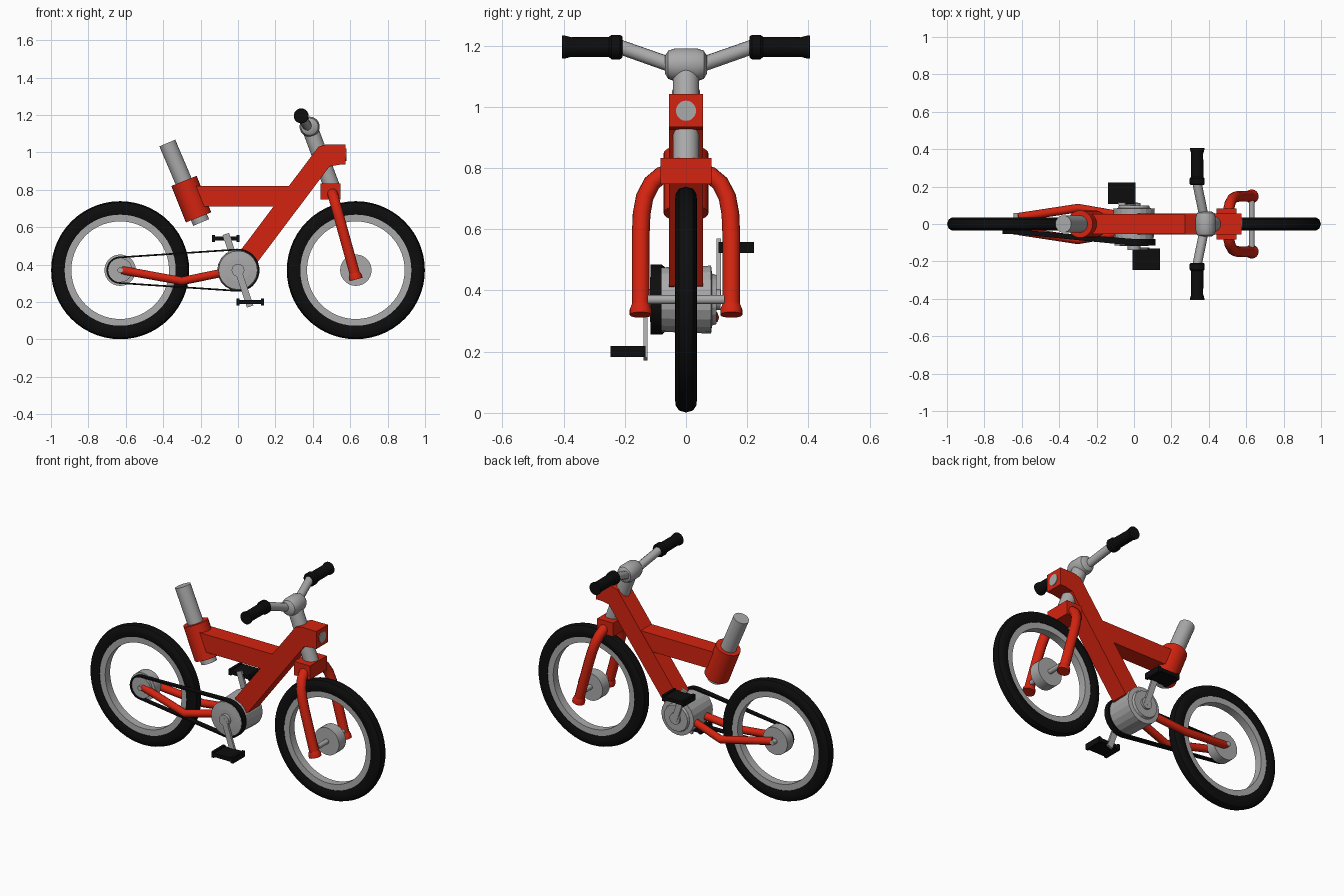
import bpy, bmesh, math
from mathutils import Vector, Matrix

if "Cube" in bpy.data.objects:
    bpy.data.objects.remove(bpy.data.objects["Cube"])


def material(name, rgb):
    m = bpy.data.materials.new(name)
    m.diffuse_color = (*rgb, 1)
    m.use_nodes = True
    m.node_tree.nodes["Principled BSDF"].inputs["Base Color"].default_value = m.diffuse_color
    return m


RED = material("red paint", (0.66, 0.017, 0.005))
GREY = material("grey metal", (0.40, 0.40, 0.40))
BLACK = material("black rubber", (0.004, 0.004, 0.004))


def finish(name, bm, mat, smooth=True):
    bmesh.ops.recalc_face_normals(bm, faces=bm.faces)
    me = bpy.data.meshes.new(name)
    bm.to_mesh(me)
    bm.free()
    ob = bpy.data.objects.new(name, me)
    bpy.context.collection.objects.link(ob)
    me.materials.append(mat)
    if smooth:
        bpy.ops.object.select_all(action='DESELECT')
        ob.select_set(True)
        bpy.context.view_layer.objects.active = ob
        bpy.ops.object.shade_smooth_by_angle(angle=math.radians(35))
    return ob


def lathe(name, origin, axis, profile, mat, n=24, ring=False, smooth=True):
    """Turn (distance, radius) points about an axis; ring joins last to first."""
    rot = Vector(axis).to_track_quat('Z', 'Y')
    bm = bmesh.new()
    loops = []
    for t, r in profile:
        loops.append([bm.verts.new(Vector(origin) + rot @ Vector(
            (r * math.cos(2 * math.pi * i / n), r * math.sin(2 * math.pi * i / n), t)))
            for i in range(n)])
    pairs = list(zip(loops, loops[1:]))
    if ring:
        pairs.append((loops[-1], loops[0]))
    else:
        bm.faces.new(loops[0])
        bm.faces.new(loops[-1])
    for a, b in pairs:
        for i in range(n):
            j = (i + 1) % n
            bm.faces.new((a[i], a[j], b[j], b[i]))
    return finish(name, bm, mat, smooth)


def rod(name, a, b, r, mat, n=20):
    d = Vector(b) - Vector(a)
    return lathe(name, a, d, [(0, r), (d.length, r)], mat, n)


def tube(name, pts, r, mat):
    cu = bpy.data.curves.new(name, 'CURVE')
    cu.dimensions = '3D'
    cu.bevel_depth = r
    cu.bevel_resolution = 3
    cu.use_fill_caps = True
    sp = cu.splines.new('POLY')
    sp.points.add(len(pts) - 1)
    for p, co in zip(sp.points, pts):
        p.co = (*co, 1)
    ob = bpy.data.objects.new(name, cu)
    bpy.context.collection.objects.link(ob)
    cu.materials.append(mat)
    bpy.ops.object.select_all(action='DESELECT')
    ob.select_set(True)
    bpy.context.view_layer.objects.active = ob
    bpy.ops.object.convert(target='MESH')
    bpy.ops.object.shade_smooth_by_angle(angle=math.radians(40))


def extrude(name, outline, y0, y1, mat):
    """Extrude an (x, z) outline along y."""
    bm = bmesh.new()
    f = bm.faces.new([bm.verts.new((x, y0, z)) for x, z in outline])
    g = bmesh.ops.extrude_face_region(bm, geom=[f])
    bmesh.ops.translate(bm, vec=(0, y1 - y0, 0),
                        verts=[v for v in g["geom"] if isinstance(v, bmesh.types.BMVert)])
    return finish(name, bm, mat, False)


def box(name, c, s, mat, tilt=0):
    bm = bmesh.new()
    bmesh.ops.create_cube(bm, size=1, matrix=Matrix.Translation(c)
                          @ Matrix.Rotation(tilt, 4, 'Y') @ Matrix.Diagonal((*s, 1)))
    return finish(name, bm, mat, False)


Y = (0, 1, 0)
Z0 = 0.37          # axle height

# wheels
for side, x, hw in (("rear", -0.63, 0.03), ("front", 0.63, 0.034)):
    c = (x, 0, Z0)
    half = [(0.029, 0.297), (0.036, 0.322), (0.034, 0.345), (0.023, 0.362)]
    tyre = half + [(0, 0.369)] + [(-t, r) for t, r in reversed(half)]
    lathe(side + "_tyre", c, Y, tyre, BLACK, 56, True)
    lathe(side + "_rim", c, Y, [(-0.024, 0.261), (-0.026, 0.305), (0.026, 0.305),
                                (0.024, 0.261)], GREY, 56, True)
    lathe(side + "_hub", c, Y, [(-hw, 0.084), (hw, 0.084)], GREY, 28)
rod("front_axle", (0.63, -0.125, Z0), (0.63, 0.125, Z0), 0.015, GREY, 12)
rod("rear_axle", (-0.63, -0.06, Z0), (-0.63, 0.06, Z0), 0.015, GREY, 12)
lathe("rear_pulley", (-0.63, 0, Z0), Y, [(-0.046, 0.065), (-0.02, 0.065)], GREY)

# frame: down tube with bent head, and top tube
extrude("down_tube", [(0.018, 0.482), (0.43, 1.03), (0.47, 1.042), (0.55, 1.042),
                      (0.55, 0.935), (0.49, 0.925), (0.106, 0.415), (0.06, 0.40)],
        -0.055, 0.055, RED)
extrude("top_tube", [(-0.24, 0.71), (-0.24, 0.82), (0.29, 0.82), (0.21, 0.71)],
        -0.053, 0.053, RED)
box("head_block", (0.553, 0, 0.988), (0.044, 0.112, 0.108), RED)
rod("head_badge_disc", (0.55, 0, 0.987), (0.579, 0, 0.987), 0.033, GREY)

# seat clamp and post
up = Vector((-0.40, 0, 1)).normalized()
mid = Vector((-0.25, 0, 0.75))
rod("seat_clamp", mid - up * 0.105, mid + up * 0.105, 0.073, RED, 28)
rod("seat_post", (-0.197, 0, 0.625), (-0.378, 0, 1.05), 0.046, GREY, 24)

# rear stays
for s, side in ((-1, "right"), (1, "left")):
    tube("chain_stay_" + side, [(-0.62, s * 0.036, 0.37), (-0.30, s * 0.085, 0.312),
                                (-0.04, s * 0.04, 0.365)], 0.023, RED)

# fork, with crown and flared leg ends
box("fork_crown", (0.495, 0, 0.79), (0.108, 0.165, 0.085), RED)
for s, side in ((-1, "right"), (1, "left")):
    path = [(0.04, 0.79), (0.08, 0.777), (0.112, 0.75), (0.135, 0.705),
            (0.145, 0.65), (0.148, 0.58), (0.148, 0.325)]
    tube("fork_leg_" + side, [(0.5 + (0.8 - z) * 0.277, s * y, z) for y, z in path],
         0.029, RED)
    lathe("fork_tip_" + side, (0.622, s * 0.148, 0.355), (0.27, 0, -1),
          [(0, 0.029), (0.018, 0.036), (0.036, 0.036)], RED)

# steering column, stem, bars and grips
rod("steering_column", (0.38, 0, 1.14), (0.508, 0, 0.80), 0.043, GREY, 24)
lathe("stem_clamp", (0.383, 0, 1.137), Y, [(-0.068, 0.03), (-0.058, 0.046), (-0.035, 0.054),
                                          (0.035, 0.054), (0.058, 0.046), (0.068, 0.03)], GREY)
for s, side in ((-1, "right"), (1, "left")):
    tube("handlebar_" + side, [(0.38, 0, 1.128), (0.372, s * 0.05, 1.137),
                               (0.338, s * 0.215, 1.195), (0.338, s * 0.30, 1.195)], 0.025, GREY)
    lathe("grip_" + side, (0.338, 0, 1.195), (0, s, 0),
          [(0.208, 0.034), (0.215, 0.040), (0.243, 0.040), (0.252, 0.033),
           (0.375, 0.032), (0.397, 0.038), (0.405, 0.038)], BLACK)

# crank housing
lathe("crank_housing", (0, 0, Z0), Y,
      [(-0.118, 0.06), (-0.114, 0.104), (0.082, 0.111), (0.085, 0.085), (0.1, 0.08)],
      GREY, 20, smooth=False)
rod("crank_axle", (0, -0.138, Z0), (0, 0.113, Z0), 0.034, GREY)

# belt around both pulleys, slanting in towards the rear
R, r, d = 0.110, 0.068, 0.63
a = math.acos((R - r) / d)


def belt_loop(off):
    pts = []
    for i in range(21):
        t = -math.pi + a + (2 * math.pi - 2 * a) * i / 20
        pts.append(((R + off) * math.cos(t), Z0 + (R + off) * math.sin(t)))
    for i in range(17):
        t = math.pi - a + 2 * a * i / 16
        pts.append((-d + (r + off) * math.cos(t), Z0 + (r + off) * math.sin(t)))
    return pts


bm = bmesh.new()
rings = []
for off, w in ((-0.004, -1), (0.005, -1), (0.005, 1), (-0.004, 1)):
    ring = []
    for x, z in belt_loop(off):
        k = min(1, max(0, -x / d))
        ring.append(bm.verts.new((x, -0.098 + 0.057 * k + w * (0.018 - 0.006 * k), z)))
    rings.append(ring)
for p, q in zip(rings, rings[1:] + rings[:1]):
    for i in range(len(p)):
        j = (i + 1) % len(p)
        bm.faces.new((p[i], p[j], q[j], q[i]))
finish("drive_belt", bm, BLACK)

# crank arms and pedals
for s, side, y in ((-1, "right", 0.132), (1, "left", 0.107)):
    tilt = math.atan2(0.06, -0.18) if s < 0 else math.atan2(-0.06, 0.18)
    box("crank_arm_" + side, (-s * 0.031, s * y, Z0 + s * 0.092),
        (0.036, 0.014, 0.215), GREY, tilt)
    px, pz, py = -s * 0.065, Z0 + s * 0.170, s * (y + 0.057)
    rod("pedal_axle_" + side, (px, s * y, pz), (px, s * (y + 0.1), pz), 0.009, GREY, 10)
    box("pedal_" + side, (px, py, pz), (0.135, 0.115, 0.022), BLACK)
    for e in (-1, 1):
        box("pedal_edge_" + side, (px + e * 0.066, py, pz), (0.016, 0.115, 0.036), BLACK)
